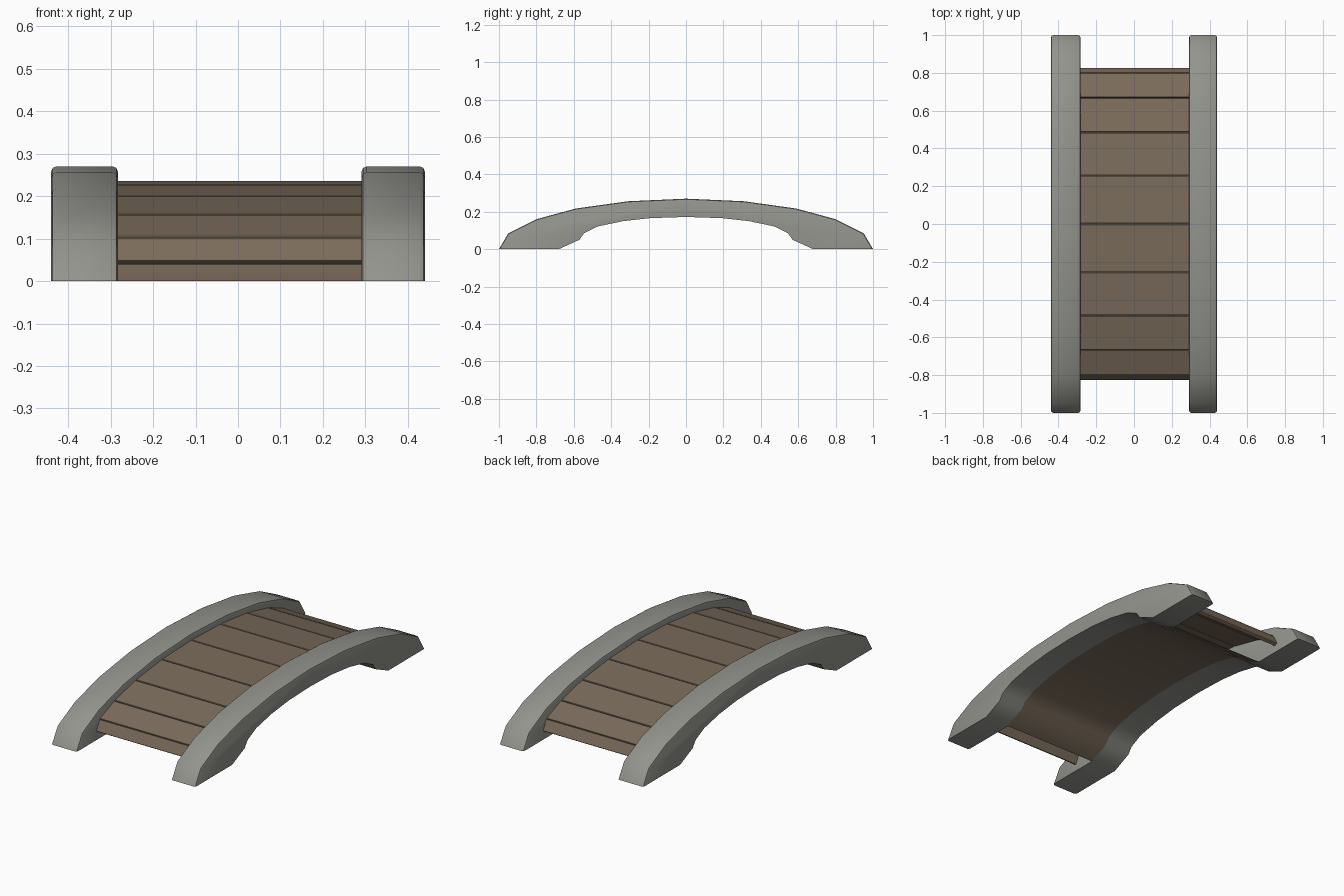
import bpy, bmesh
from mathutils import Vector

if "Cube" in bpy.data.objects:
    bpy.data.objects.remove(bpy.data.objects["Cube"])


def material(name, rgb):
    m = bpy.data.materials.new(name)
    m.diffuse_color = (*rgb, 1)
    m.use_nodes = True
    m.node_tree.nodes["Principled BSDF"].inputs["Base Color"].default_value = m.diffuse_color
    return m


stone = material("grey stone", (0.29, 0.295, 0.265))
wood = material("brown wood", (0.195, 0.148, 0.103))


def mirrored(half):
    """Half profile running from the front end to the middle -> full arch."""
    return half + [(-y, z) for y, z in reversed(half[:-1])]


def finish(name, bm, mat, smooth=None):
    me = bpy.data.meshes.new(name)
    bm.to_mesh(me)
    bm.free()
    ob = bpy.data.objects.new(name, me)
    bpy.context.collection.objects.link(ob)
    me.materials.append(mat)
    if smooth:
        bpy.ops.object.select_all(action='DESELECT')
        ob.select_set(True)
        bpy.context.view_layer.objects.active = ob
        bpy.ops.object.shade_smooth_by_angle(angle=smooth)
    return ob


def prism(profile, x0, x1):
    """Closed (y, z) profile extruded along x."""
    bm = bmesh.new()
    a = [bm.verts.new((x0, y, z)) for y, z in profile]
    b = [bm.verts.new((x1, y, z)) for y, z in profile]
    n = len(profile)
    for i in range(n):
        j = (i + 1) % n
        bm.faces.new((a[i], a[j], b[j], b[i]))
    bm.faces.new(a)
    bm.faces.new(b)
    bmesh.ops.recalc_face_normals(bm, faces=bm.faces)
    top = []
    bm.edges.ensure_lookup_table()
    return bm, a, b


def bevel_chains(bm, chains, width):
    edges = [bm.edges.get((c[i], c[i + 1])) for c in chains for i in range(len(c) - 1)]
    bmesh.ops.bevel(bm, geom=edges, offset=width, segments=2, profile=0.5, affect='EDGES')


outer = mirrored([(-1, 0), (-0.95, 0.085), (-0.80, 0.16), (-0.59, 0.217),
                  (-0.31, 0.256), (0, 0.27)])
inner = mirrored([(-0.68, 0), (-0.57, 0.05), (-0.545, 0.085), (-0.47, 0.122),
                  (-0.335, 0.15), (-0.19, 0.166), (0, 0.172)])

# Arched stone side rails with softened top edges
for name, x0, x1 in (("left_rail", -0.44, -0.283), ("right_rail", 0.291, 0.44)):
    bm, a, b = prism(outer + inner[::-1], x0, x1)
    n = len(outer)
    bevel_chains(bm, (a[:n], b[:n]), 0.012)
    finish(name, bm, stone, 0.6)

# Thin curved underside sheet with flared ends
bm = bmesh.new()
rows = [[bm.verts.new((x, y, z)) for x in (-0.286, 0.294)] for y, z in inner]
for p, q in zip(rows, rows[1:]):
    bm.faces.new((p[0], q[0], q[1], p[1]))
for f in bm.faces:
    f.normal_update()
    if f.normal.z > 0:
        f.normal_flip()
finish("underside_sheet", bm, wood, 0.75)

# Deck boards, one per straight segment of the walkway
deck = mirrored([(-0.83, 0.045), (-0.80, 0.106), (-0.67, 0.158), (-0.485, 0.201),
                 (-0.255, 0.227), (0, 0.236)])
GAP, THICK = 0.003, 0.02
for i, (p, q) in enumerate(zip(deck, deck[1:])):
    p, q = Vector(p), Vector(q)
    d = (q - p).normalized()
    down = Vector((d.y, -d.x)) * THICK
    p, q = p + d * GAP, q - d * GAP
    bm, a, b = prism([tuple(v) for v in (p, q, q + down, p + down)], -0.286, 0.294)
    bevel_chains(bm, ((a[0], a[1], b[1], b[0], a[0]),), 0.004)
    finish(f"deck_board_{i + 1}", bm, wood)
